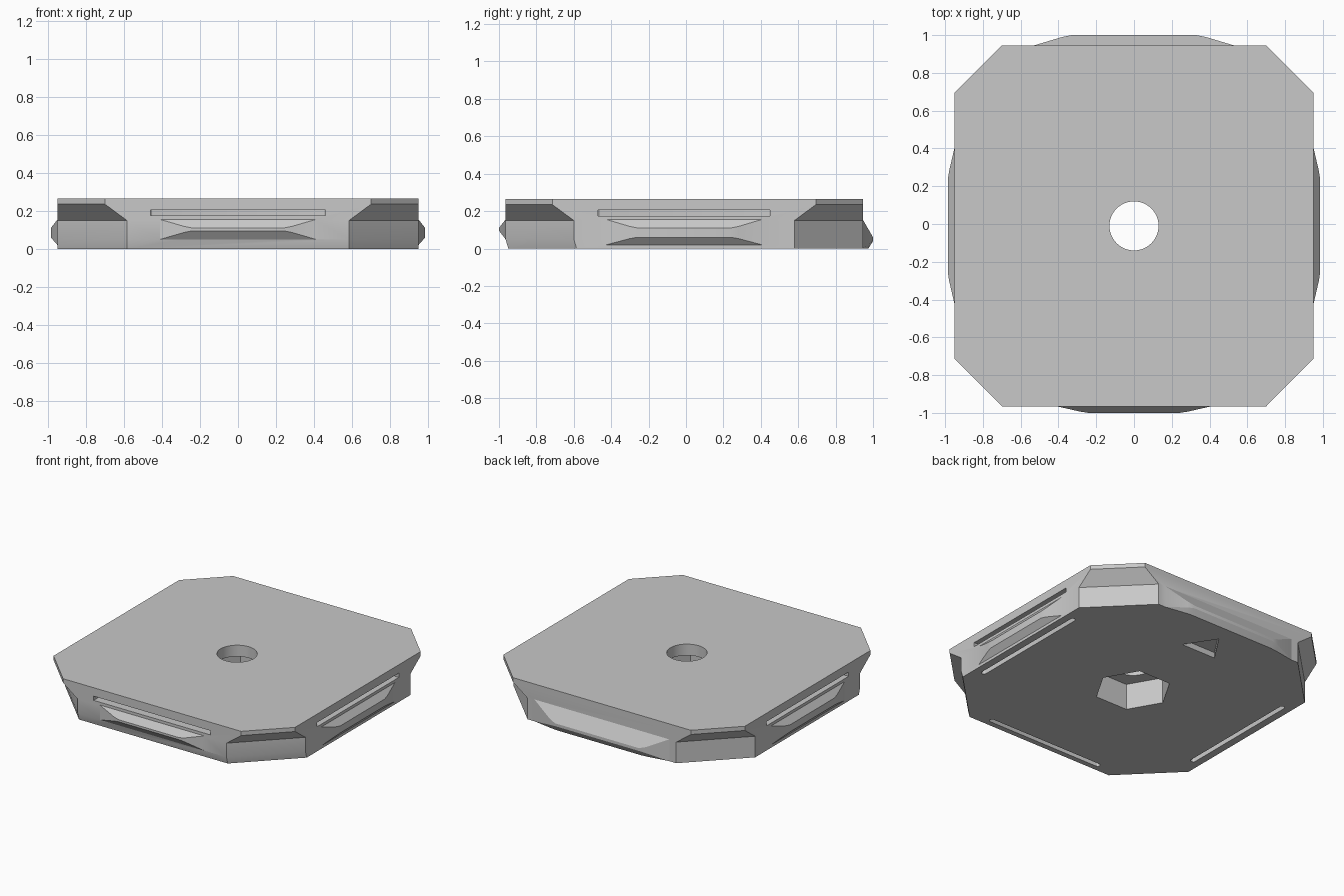
import bpy, bmesh, math
from mathutils import Matrix

if "Cube" in bpy.data.objects:
    bpy.data.objects.remove(bpy.data.objects["Cube"])

CY = -0.01  # plate centre in y
grey = bpy.data.materials.new("plain_grey")
grey.diffuse_color = (0.58, 0.58, 0.58, 1)
grey.use_nodes = True
grey.node_tree.nodes["Principled BSDF"].inputs["Base Color"].default_value = grey.diffuse_color


def loft(name, rings, turn=0.0):
    """Skin equal-length rings of points, cap both ends, turn about the plate centre."""
    bm = bmesh.new()
    loops = [[bm.verts.new(p) for p in ring] for ring in rings]
    n = len(loops[0])
    for a, b in zip(loops, loops[1:]):
        for i in range(n):
            j = (i + 1) % n
            bm.faces.new((a[i], a[j], b[j], b[i]))
    bm.faces.new(loops[0])
    bm.faces.new(loops[-1])
    bmesh.ops.recalc_face_normals(bm, faces=bm.faces)
    bm.transform(Matrix.Translation((0, CY, 0)) @ Matrix.Rotation(turn, 4, 'Z'))
    mesh = bpy.data.meshes.new(name)
    bm.to_mesh(mesh)
    bm.free()
    obj = bpy.data.objects.new(name, mesh)
    mesh.materials.append(grey)
    bpy.context.collection.objects.link(obj)
    return obj


def prism(name, pts, z0, z1, turn=0.0):
    return loft(name, [[(x, y, z) for x, y in pts] for z in (z0, z1)], turn)


def polygon(r, n):
    return [(r * math.cos(2 * math.pi * i / n), r * math.sin(2 * math.pi * i / n))
            for i in range(n)]


def combine(obj, other, operation):
    mod = obj.modifiers.new(operation, 'BOOLEAN')
    mod.operation, mod.solver, mod.object = operation, 'EXACT', other
    bpy.context.view_layer.objects.active = obj
    bpy.ops.object.modifier_apply(modifier=mod.name)
    bpy.data.objects.remove(other)


def plate_ring(z, cut, front=0.955):
    x, y = 0.95, 0.955
    return [(x, cut - front, z), (x, y - cut, z), (x - cut, y, z), (cut - x, y, z),
            (-x, y - cut, z), (-x, cut - front, z), (cut - x, -front, z), (x - cut, -front, z)]


def ridge(name, wall, depth, half, inner, top, high, low, bottom, foot, turn):
    """Snap ridge: a bevelled section that tapers smoothly into the wall at both ends."""
    mid = inner + (half - inner) * 0.25
    stations = [(half, 0), (mid, 0.82), (inner, 1)]
    stations = [(-u, t) for u, t in stations] + [(u, t) for u, t in reversed(stations)]
    rings = []
    for u, t in stations:
        rings.append([(wall - 0.02, u, top), (wall, u, top),
                      (wall + depth * t, u, top + (high - top) * t),
                      (wall + depth * t, u, bottom + (low - bottom) * t),
                      (wall + foot * t, u, bottom), (wall - 0.02, u, bottom)])
    return loft(name, rings, turn)


# Chamfered plate with undercut corners
plate = loft("snap_plate", [plate_ring(0, 0.365, 0.94), plate_ring(0.05, 0.365),
                            plate_ring(0.15, 0.365), plate_ring(0.235, 0.25),
                            plate_ring(0.265, 0.25)])

# Snap ridges on the four walls
right, back, left, front = (i * math.pi / 2 for i in range(4))
for turn in (right, left):
    combine(plate, ridge("side_ridge", 0.95, 0.035, 0.415, 0.25,
                         0.155, 0.11, 0.06, 0.02, 0, turn), 'UNION')
combine(plate, ridge("front_ridge", 0.955, 0.035, 0.41, 0.24,
                     0.155, 0.11, 0.095, 0.05, 0, front), 'UNION')
combine(plate, ridge("back_ridge", 0.955, 0.055, 0.53, 0.33,
                     0.155, 0.06, 0.04, 0, 0.03, back), 'UNION')

# Flexible tabs: a slit from below meets a slit through the wall
for turn, wall in ((right, 0.95), (left, 0.95), (front, 0.955)):
    c, r, h = wall - 0.07, 0.017, 0.445
    stadium = [(c + r * math.cos(math.pi * i / 6), h + r * math.sin(math.pi * i / 6))
               for i in range(7)]
    stadium += [(2 * c - x, -y) for x, y in stadium]
    combine(plate, prism("tab_slit", stadium, -0.1, 0.205, turn), 'DIFFERENCE')
    slot = [(c, -0.46), (1.1, -0.46), (1.1, 0.46), (c, 0.46)]
    combine(plate, prism("wall_slit", slot, 0.175, 0.205, turn), 'DIFFERENCE')

# Centre bolt hole, hex pocket and direction arrow underneath
combine(plate, prism("hex_pocket", polygon(0.25, 6), -0.1, 0.185), 'DIFFERENCE')
combine(plate, prism("bolt_hole", polygon(0.13, 48), 0.1, 0.4), 'DIFFERENCE')
arrow = [(-0.135, 0.655), (0.135, 0.655), (0, 0.86)]
combine(plate, prism("arrow_mark", arrow, -0.1, 0.04), 'DIFFERENCE')

bpy.ops.object.select_all(action='DESELECT')
plate.select_set(True)
bpy.context.view_layer.objects.active = plate
bpy.ops.object.shade_smooth_by_angle(angle=math.radians(20))
